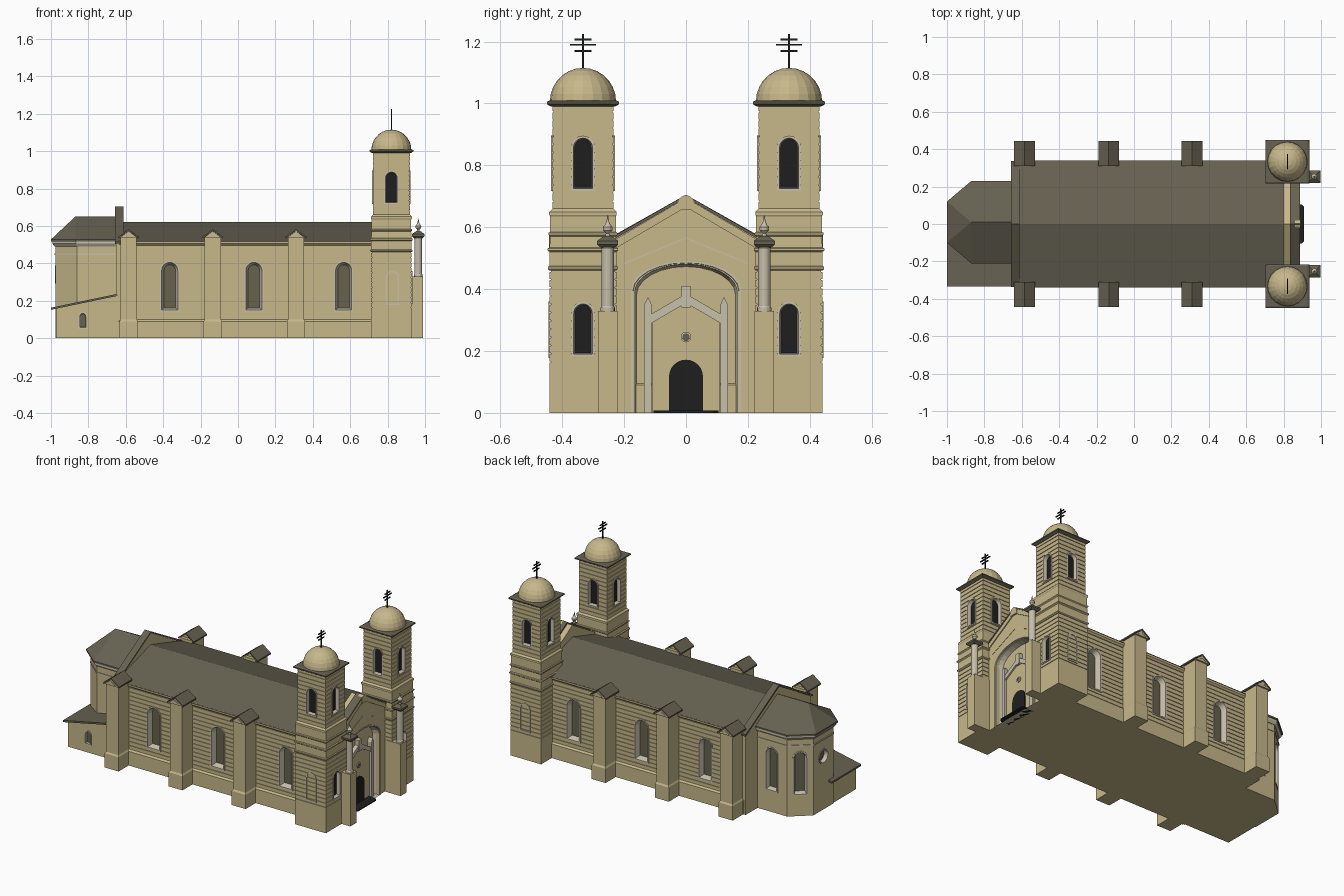
import bpy, bmesh, math
from mathutils import Matrix

if "Cube" in bpy.data.objects:
    bpy.data.objects.remove(bpy.data.objects["Cube"])


def colour(name, r, g, b):
    m = bpy.data.materials.new(name)
    m.diffuse_color = [(c / 255) ** 2.2 for c in (r, g, b)] + [1]
    m.use_nodes = True
    m.node_tree.nodes["Principled BSDF"].inputs["Base Color"].default_value = m.diffuse_color
    return m


WALL = colour("tan stone", 198, 183, 138)
ROOF = colour("dark roof", 102, 97, 82)
TRIM = colour("pale trim", 198, 190, 170)
GLASS = colour("grey glass", 102, 98, 80)
BLACK = colour("black", 36, 36, 36)


def loft(name, rings, mat, M=None, loop=False):
    """Skin a list of equal closed rings; caps the ends unless looped."""
    bm = bmesh.new()
    vs = [[bm.verts.new(p) for p in r] for r in rings]
    n = len(rings[0])
    for a, b in zip(vs, vs[1:] + ([vs[0]] if loop else [])):
        for i in range(n):
            bm.faces.new((a[i], a[(i + 1) % n], b[(i + 1) % n], b[i]))
    if not loop:
        bm.faces.new(vs[0])
        bm.faces.new(vs[-1])
    bmesh.ops.remove_doubles(bm, verts=bm.verts, dist=1e-5)
    bmesh.ops.recalc_face_normals(bm, faces=bm.faces)
    if M:
        bm.transform(M)
    me = bpy.data.meshes.new(name)
    bm.to_mesh(me)
    bm.free()
    if mat:
        me.materials.append(mat)
    ob = bpy.data.objects.new(name, me)
    bpy.context.collection.objects.link(ob)
    return ob


def slab(name, x0, x1, y0, y1, prof, mat):
    """Rectangular block whose sides follow (offset, z) steps."""
    return loft(name, [[(x0 - o, y0 - o, z), (x1 + o, y0 - o, z), (x1 + o, y1 + o, z),
                        (x0 - o, y1 + o, z)] for o, z in prof], mat)


def box(name, x0, x1, y0, y1, z0, z1, mat):
    return slab(name, x0, x1, y0, y1, [(0, z0), (0, z1)], mat)


def lathe(name, x, y, prof, n, mat):
    return loft(name, [[(x + r * math.cos(2 * math.pi * i / n), y + r * math.sin(2 * math.pi * i / n), z)
                        for i in range(n)] for r, z in prof], mat)


def place(x, y, a):
    """Wall frame: local -y points out of the wall, angle 0 faces the front."""
    return Matrix.Translation((x, y, 0)) @ Matrix.Rotation(a, 4, 'Z')


def prism(name, pts, out, back, mat, M):
    return loft(name, [[(u, d, w) for u, w in pts] for d in (-out, back)], mat, M)


def chevron(h, za, zb, t):
    return [(-h, za), (0, zb), (h, za), (h, za - t), (0, zb - t), (-h, za - t)]


def outline(hw, z0, z1, rise=None, n=12):
    """Arch outline; rise 0 gives a full circle."""
    if rise == 0:
        return [(-hw * math.cos(2 * math.pi * i / 20), (z0 + z1) / 2 + hw * math.sin(2 * math.pi * i / 20))
                for i in range(20)]
    r = rise or hw
    arc = [(-hw * math.cos(math.pi * i / n), z1 - r + r * math.sin(math.pi * i / n)) for i in range(n + 1)]
    return [(-hw, z0)] + arc + [(hw, z0)]


def cut(host, pts, out, depth, M):
    c = prism("cutter", pts, out, depth, None, M)
    c.hide_render = True
    mod = host.modifiers.new("cut", 'BOOLEAN')
    mod.operation, mod.solver, mod.object = 'DIFFERENCE', 'EXACT', c
    dg = bpy.context.evaluated_depsgraph_get()
    dg.update()
    me = bpy.data.meshes.new_from_object(host.evaluated_get(dg))
    host.modifiers.clear()
    host.data = me
    bpy.data.objects.remove(c)


def frame(name, M, hw, z0, z1, depth, splay, rise=None, o=.008, sill=1):
    def ring(e, d):
        return [(u, d, w) for u, w in outline(hw + e, z0 - e * sill, z1 + e, rise)]
    loft(name + "_frame", [ring(o, -.004), ring(0, -.004), ring(-splay, depth), ring(o, depth)],
         TRIM, M, loop=True)


def window(name, host, x, y, a, hw, z0, z1, glass, depth=.02, splay=.004, rise=None):
    M = place(x, y, a)
    cut(host, outline(hw, z0, z1, rise), .02, depth + .006, M)
    frame(name, M, hw, z0, z1, depth, splay, rise)
    prism(name + "_pane", outline(hw, z0, z1, rise), -depth + .001, depth + .005, glass, M)


def grooves(z0, z1, o):
    """Rusticated courses as (offset, z) steps."""
    n = round((z1 - z0) / .027)
    p = (z1 - z0) / n
    out = []
    for i in range(n):
        z = z0 + i * p
        out += [(o, z), (o, z + p - .004), (o - .004, z + p - .004), (o - .004, z + p)]
    return out + [(o, z1)]


H = math.pi / 2

# Nave with plinth, courses, eave and roof
nave = slab("nave", -.64, .84, -.335, .335, [(0, 0), (0, .09), (-.01, .1)] + grooves(.1, .495, -.01)
            + [(0, .505), (0, .52)], WALL)
prism("nave_roof", [(-.34, .518), (0, .62), (.34, .518)], .85, .63, ROOF, place(0, 0, H))
for s in (-1, 1):
    a = 0 if s < 0 else math.pi
    for x in (-.365, .085, .565):
        window("nave_window", nave, x, s * .325, a, .043, .15, .405, GLASS, .03, .013)
    # Buttresses with little gabled caps
    for x in (-.585, -.135, .31):
        ya, yb = sorted((s * .31, s * .43))
        slab("buttress", x - .043, x + .043, ya, yb, [(.006, 0), (.006, .09), (0, .1), (0, .545)], WALL)
        M = place(x, s * .44, a)
        prism("buttress_gable", [(-.05, .535), (0, .573), (.05, .535)], 0, .11, WALL, M)
        prism("buttress_gable_trim", chevron(.025, .545, .562, .005), .002, .01, TRIM, M)
        prism("buttress_roof", chevron(.056, .542, .583, .009), .003, .13, ROOF, M)

# Rear gable wall
M = place(-.615, 0, H)
prism("rear_gable", [(-.33, 0), (-.33, .505), (0, .695), (.33, .505), (.33, 0)], -.002, .036, WALL, M)
prism("rear_gable_coping", chevron(.338, .515, .705, .012), .002, .042, ROOF, M)

# Apse
wall_pts = [(-.62, .21), (-.86, .21), (-.975, .11), (-.975, -.09), (-.86, -.19), (-.62, -.19)]
roof_pts = [(-.62, .23), (-.87, .23), (-1, .12), (-1, -.1), (-.87, -.21), (-.62, -.21)]
ridge = [(-.62, .01)] + [(-.87, .01)] * 4 + [(-.62, .01)]


def ring(t, z):
    return [(a[0] + (b[0] - a[0]) * t, a[1] + (b[1] - a[1]) * t, z) for a, b in zip(wall_pts, roof_pts)]


apse = loft("apse", [ring(0, 0), ring(0, .515)], WALL)
loft("apse_cornice", [ring(.2, .49), ring(.7, .505), ring(.7, .52)], TRIM)
loft("apse_string_course", [ring(.2, .445), ring(.2, .453)], TRIM)
loft("apse_roof", [ring(1, .518), ring(1, .528), [(x, y, .65) for x, y in ridge]], ROOF)
window("apse_side_window", apse, -.75, .21, math.pi, .037, .14, .405, GLASS, .025, .01)
window("apse_corner_window", apse, -.9175, .16, math.atan2(-.656, -.755), .037, .14, .405, GLASS, .025, .01)
window("apse_round_window", apse, -.975, .01, -H, .04, .3, .38, GLASS, .02, .008, 0)

# Lean-to annex
M = place(0, -.325, 0)
annex = prism("annex", [(-.97, 0), (-.62, 0), (-.62, .232), (-.97, .16)], 0, .275, WALL, M)
prism("annex_roof", [(-1, .152), (-.645, .226), (-.645, .237), (-1, .163)], .01, .285, ROOF, M)
window("annex_window", annex, -.83, -.325, 0, .016, .058, .132, GLASS, .012, .002)

# Facade gable with deep arched recess
F = place(.88, 0, H)
facade = prism("facade", [(-.235, 0), (-.235, .56), (0, .695), (.235, .56), (.235, 0)], 0, .08, WALL, F)
cut(facade, outline(.165, -.02, .48, .09, 20), .02, .045, F)
frame("portal_arch", F, .172, 0, .485, .045, .012, .092, .006, 0)
prism("facade_coping", chevron(.24, .567, .705, .01), .008, .045, ROOF, F)
prism("facade_raking_band", chevron(.235, .557, .695, .03), .006, .01, WALL, F)
prism("facade_crest", outline(.025, .655, .703), .01, .02, WALL, F)
prism("facade_trim_line", chevron(.2, .485, .567, .004), .002, .004, TRIM, F)

# Portal: gabled surround, side pinnacles, door, oculus, step
P = place(.837, 0, H)
prism("portal_gable", [(-.11, 0), (-.11, .3), (0, .362), (.11, .3), (.11, 0)], .012, .005, WALL, P)
prism("portal_gable_trim", chevron(.115, .318, .385, .03), .022, .005, TRIM, P)
prism("portal_finial", [(-.015, .34), (-.015, .41), (.015, .41), (.015, .34)], .026, .005, TRIM, P)
for s in (-1, 1):
    c = s * .123
    prism("portal_pilaster", [(c - .012, 0), (c - .012, .35), (c, .375), (c + .012, .35), (c + .012, 0)],
          .026, .005, TRIM, P)
prism("door", outline(.055, 0, .172), .016, .005, BLACK, P)
prism("portal_oculus", outline(.012, .233, .257, 0), .015, .005, GLASS, P)
frame("portal_oculus", place(.85, 0, H), .012, .233, .257, .006, .001, 0, .005)
loft("door_step", [[(.83, -.105, z), (.895, -.105, z), (.91, -.09, z), (.91, .09, z), (.895, .105, z),
                    (.83, .105, z)] for z in (0, .007)], BLACK)

# Twin towers
shaft = ([(0, 0), (0, .14)] + grooves(.14, .46, 0)
         + [(.005, .465), (.005, .472), (0, .475), (0, .52), (.006, .525), (.006, .532), (0, .535),
            (-.002, .57), (.003, .575), (.003, .582), (-.002, .585), (-.002, .635), (.001, .64),
            (.001, .65), (-.009, .66)] + grooves(.66, .975, -.009) + [(-.009, .995)])
X, h = .82, .108
for s in (-1, 1):
    Y = s * .333
    tower = slab("tower", X - h, X + h, Y - h, Y + h, shaft, WALL)
    window("tower_lower_window", tower, X + h, Y, H, .03, .19, .352, BLACK)
    for k in range(4):
        a = k * H
        window("belfry_window", tower, X + .099 * math.sin(a), Y - .099 * math.cos(a), a,
               .031, .725, .888, BLACK)
    frame("blind_arch", place(X + .005, Y + s * h, 0 if s < 0 else math.pi), .029, .185, .352, .008, 0)
    slab("tower_cornice", X - h, X + h, Y - h, Y + h, [(-.004, .99), (.009, .998), (.009, 1.005), (0, 1.01)], ROOF)
    lathe("dome", X, Y, [(.107 * math.cos(i * H / 7), 1.006 + .109 * math.sin(i * H / 7)) for i in range(8)],
          20, WALL)
    # Triple-barred cross
    box("cross_pole", X - .003, X + .003, Y - .003, Y + .003, 1.11, 1.225, BLACK)
    for z, w in ((1.17, .028), (1.19, .042), (1.207, .028)):
        box("cross_bar", X - .003, X + .003, Y - w, Y + w, z - .003, z + .003, BLACK)
    # Pedestal, column and finial beside the portal
    y = s * .253
    box("pedestal", .87, .99, y - .031, y + .031, 0, .33, WALL)
    lathe("column", .964, y, [(.023, .33), (.023, .34), (.02, .345), (.02, .53), (.024, .538)], 16, TRIM)
    slab("column_capital", .964, .964, y, y, [(.024, .535), (.034, .545), (.034, .556), (.012, .572)], ROOF)
    lathe("column_finial", .964, y, [(.01, .565), (.006, .58), (.015, .59), (.016, .6), (.008, .61),
                                     (.004, .62), (.001, .64)], 12, TRIM)
